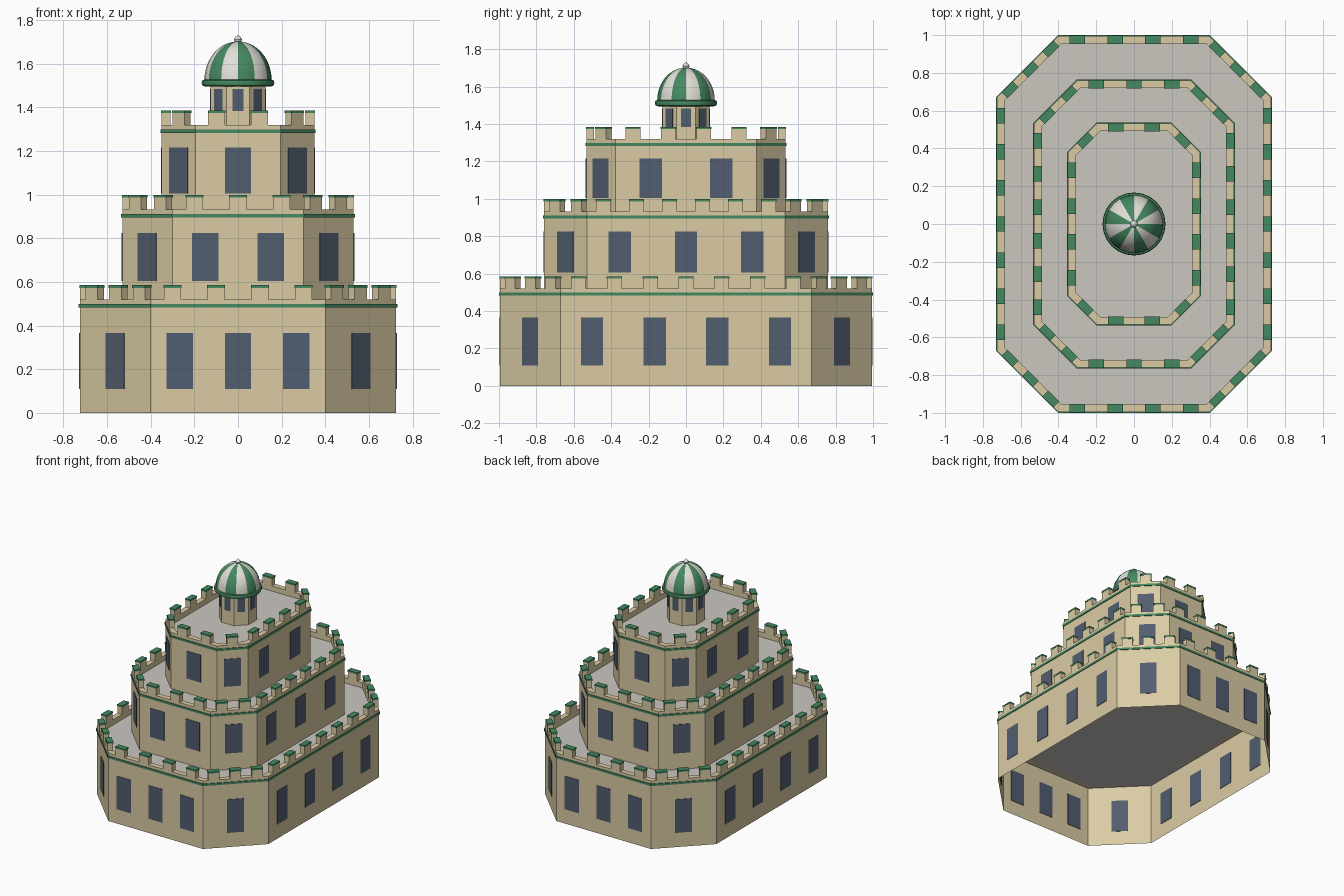
import bpy, bmesh, math
from mathutils import Matrix, Vector

default = bpy.data.objects.get("Cube")
if default:
    bpy.data.objects.remove(default, do_unlink=True)


def material(name, rgb):
    m = bpy.data.materials.new(name)
    m.use_nodes = True
    col = (*rgb, 1.0)
    m.diffuse_color = col
    m.node_tree.nodes["Principled BSDF"].inputs["Base Color"].default_value = col
    return m


STONE = material("sandstone", (0.70, 0.60, 0.37))
ROOF = material("roof_grey", (0.60, 0.57, 0.53))
GREEN = material("green_trim", (0.06, 0.25, 0.12))
GLASS = material("window_blue", (0.085, 0.11, 0.16))
WHITE = material("dome_white", (0.76, 0.74, 0.69))


def finish(name, bm, mats, smooth=False):
    bmesh.ops.remove_doubles(bm, verts=bm.verts, dist=1e-5)
    mesh = bpy.data.meshes.new(name)
    bm.to_mesh(mesh)
    bm.free()
    for m in mats:
        mesh.materials.append(m)
    ob = bpy.data.objects.new(name, mesh)
    bpy.context.collection.objects.link(ob)
    if smooth:
        bpy.ops.object.select_all(action='DESELECT')
        ob.select_set(True)
        bpy.context.view_layer.objects.active = ob
        bpy.ops.object.shade_smooth_by_angle(angle=math.radians(40))
    return ob


def octagon(hx, hy, c, grow=0.0):
    """Rectangle with 45 degree corners, counter-clockwise, offset by grow."""
    hx, hy, c = hx + grow, hy + grow, c + grow * (2 - math.sqrt(2))
    a, b = hx - c, hy - c
    return [Vector(p) for p in ((-a, -hy), (a, -hy), (hx, -b), (hx, b),
                                (a, hy), (-a, hy), (-hx, b), (-hx, -b))]


def loft(bm, loops):
    """Join successive (outline, height) loops with quads."""
    rows = [[bm.verts.new((p.x, p.y, z)) for p in pts] for pts, z in loops]
    for low, high in zip(rows, rows[1:]):
        for i in range(len(low)):
            j = (i + 1) % len(low)
            bm.faces.new((low[i], low[j], high[j], high[i]))
    return rows


def ring(name, outer, inner, z0, z1, mat):
    bm = bmesh.new()
    loft(bm, [(outer, z0), (outer, z1), (inner, z1), (inner, z0), (outer, z0)])
    return finish(name, bm, [mat])


def box(bm, centre, angle, size):
    mat = (Matrix.Translation(centre) @ Matrix.Rotation(angle, 4, 'Z')
           @ Matrix.Diagonal((*size, 1)))
    bmesh.ops.create_cube(bm, size=1, matrix=mat)


def along_edges(pts, spacing, depth):
    """Yield (x, y, angle) evenly spaced on each edge, moved inward by depth."""
    for p, q in zip(pts, pts[1:] + pts[:1]):
        d = q - p
        n = max(1, round(d.length / spacing))
        inward = Vector((-d.y, d.x)).normalized() * depth
        for i in range(n):
            c = p + d * ((i + 0.5) / n) + inward
            yield c.x, c.y, math.atan2(d.y, d.x)


def lathe(name, profile, segs, mats, phase=0.0, wedges=0, smooth=True):
    bm = bmesh.new()
    circle = [Vector((math.cos(phase + math.tau * i / segs),
                      math.sin(phase + math.tau * i / segs))) for i in range(segs)]
    loft(bm, [([p * max(r, 1e-4) for p in circle], z) for r, z in profile])
    bmesh.ops.remove_doubles(bm, verts=bm.verts, dist=5e-4)
    if wedges:
        for f in bm.faces:
            c = f.calc_center_median()
            turn = (math.atan2(c.y, c.x) % math.tau) / math.tau
            f.material_index = int(turn * wedges) % 2
    return finish(name, bm, mats, smooth)


WALL = 0.04      # parapet thickness
WINDOW = 0.12    # window width


def tier(label, hx, hy, chamfer, z0, roof, rim, top, sill, head):
    plan = octagon(hx, hy, chamfer)
    inner = octagon(hx, hy, chamfer, -WALL)

    # Hollow wall shell with its roof
    bm = bmesh.new()
    rows = loft(bm, [(plan, z0), (plan, roof)])
    deck = bm.faces.new(rows[1])
    deck.material_index = 1
    finish(label + "_walls", bm, [STONE, ROOF])

    # Parapet and trim band
    ring(label + "_parapet", plan, inner, roof, rim, STONE)
    ring(label + "_trim_band", octagon(hx, hy, chamfer, 0.005), plan,
         roof + 0.002, roof + 0.018, GREEN)

    # Battlements with green caps
    stones, caps = bmesh.new(), bmesh.new()
    cap = 0.012
    for x, y, a in along_edges(plan, 0.18, WALL / 2):
        box(stones, (x, y, (rim + top - cap) / 2), a, (0.078, WALL, top - cap - rim))
        box(caps, (x, y, top - cap / 2), a, (0.082, WALL + 0.004, cap))
    finish(label + "_battlements", stones, [STONE])
    finish(label + "_battlement_caps", caps, [GREEN])

    # Window plates
    bm = bmesh.new()
    for x, y, a in along_edges(plan, 0.31, 0):
        box(bm, (x, y, (sill + head) / 2), a, (WINDOW, 0.006, head - sill))
    finish(label + "_windows", bm, [GLASS])


tier("lower", 0.725, 0.995, 0.325, 0.0, 0.48, 0.52, 0.585, 0.11, 0.365)
tier("middle", 0.53, 0.76, 0.23, 0.48, 0.893, 0.932, 0.998, 0.605, 0.825)
tier("upper", 0.35, 0.533, 0.155, 0.893, 1.28, 1.32, 1.385, 1.005, 1.215)

# Turret drum with one window per side
apothem = 0.125
lathe("turret_drum", [(apothem / math.cos(math.pi / 8), z) for z in (1.28, 1.505)],
      8, [STONE], phase=math.pi / 8, smooth=False)
bm = bmesh.new()
for i in range(8):
    a = math.tau * i / 8
    box(bm, (apothem * math.cos(a), apothem * math.sin(a), 1.433),
        a + math.pi / 2, (0.052, 0.006, 0.1))
finish("turret_windows", bm, [GLASS])

# Collar under the dome
lathe("dome_collar", [(0.0, 1.5), (0.15, 1.495), (0.163, 1.5), (0.167, 1.512),
                      (0.163, 1.524), (0.15, 1.529), (0.0, 1.529)], 24, [GREEN])

# Striped dome
steps = 10
arc = [(0.154 * math.cos(t), 1.526 + 0.176 * math.sin(t))
       for t in (math.pi / 2 * i / steps for i in range(steps + 1))]
lathe("striped_dome", arc, 24, [WHITE, GREEN], wedges=12)

# Finial
lathe("finial", [(0.0, 1.692), (0.014, 1.698), (0.019, 1.71), (0.013, 1.721),
                 (0.0, 1.733)], 12, [WHITE])
